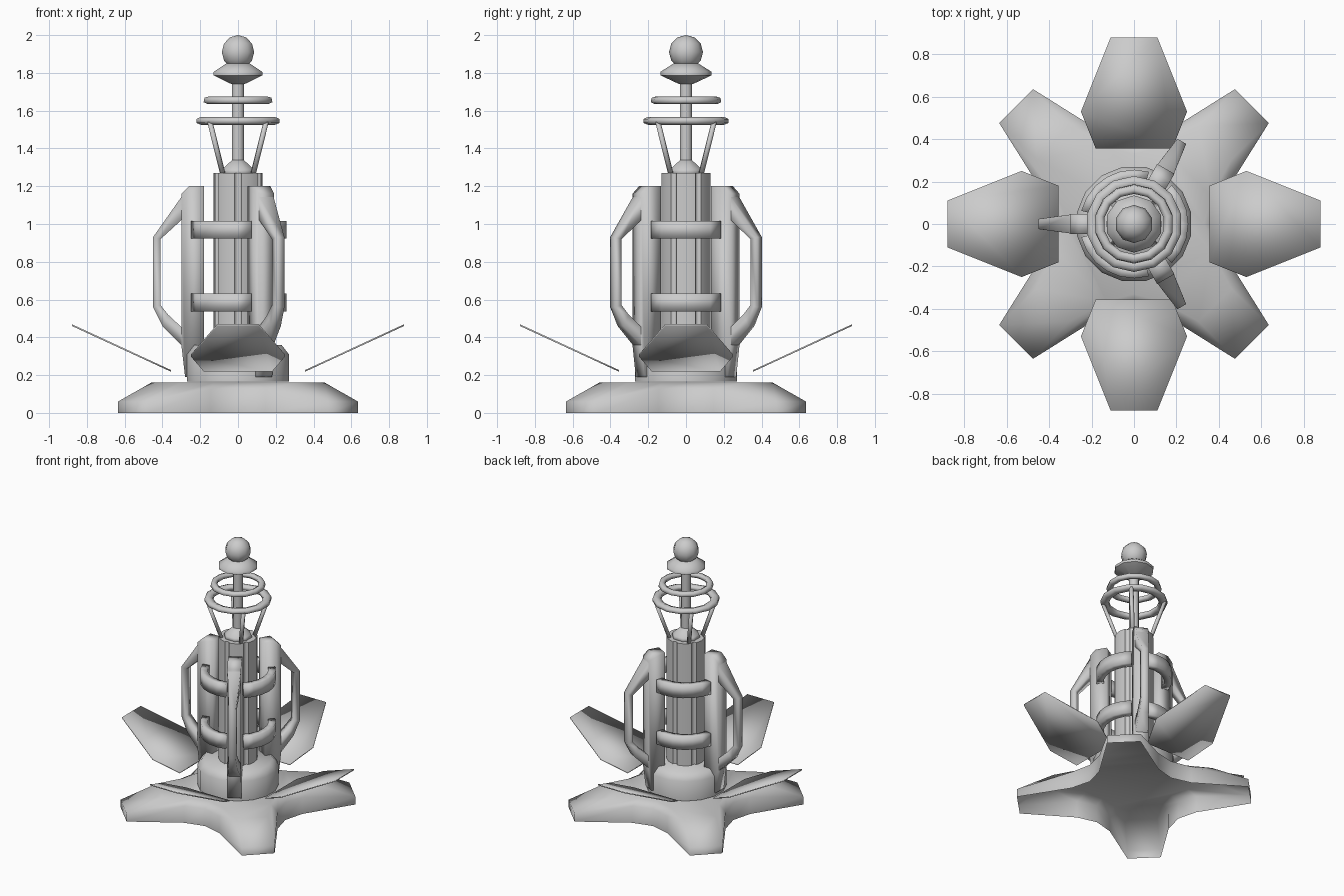
import bpy, bmesh, math
from math import sin, cos, pi, radians
from mathutils import Matrix

cube = bpy.data.objects.get("Cube")
if cube:
    bpy.data.objects.remove(cube, do_unlink=True)

grey = bpy.data.materials.new("plain grey")
grey.use_nodes = True
grey.diffuse_color = (0.6, 0.6, 0.6, 1)
grey.node_tree.nodes["Principled BSDF"].inputs["Base Color"].default_value = (0.6, 0.6, 0.6, 1)


def finish(name, bm, angle=180, turn=0):
    """Turn a bmesh into a shaded object, rotated about z."""
    bmesh.ops.remove_doubles(bm, verts=bm.verts, dist=0.0005)
    bmesh.ops.recalc_face_normals(bm, faces=bm.faces)
    bmesh.ops.rotate(bm, verts=bm.verts, cent=(0, 0, 0), matrix=Matrix.Rotation(turn, 3, 'Z'))
    mesh = bpy.data.meshes.new(name)
    bm.to_mesh(mesh)
    bm.free()
    mesh.materials.append(grey)
    ob = bpy.data.objects.new(name, mesh)
    bpy.context.collection.objects.link(ob)
    bpy.ops.object.select_all(action='DESELECT')
    ob.select_set(True)
    bpy.context.view_layer.objects.active = ob
    bpy.ops.object.shade_smooth_by_angle(angle=radians(angle))
    return ob


def loft(bm, rings, caps=True, loop=False):
    """Skin a list of equal-sized rings of points."""
    rows = [[bm.verts.new(p) for p in ring] for ring in rings]
    n = len(rows[0])
    pairs = list(zip(rows, rows[1:])) + ([(rows[-1], rows[0])] if loop else [])
    for a, b in pairs:
        for i in range(n):
            j = (i + 1) % n
            bm.faces.new((a[i], a[j], b[j], b[i]))
    if caps and not loop:
        bm.faces.new(rows[0][::-1])
        bm.faces.new(rows[-1])
    return rows


def circle(r, z, n, cx=0):
    return [(cx + r * cos(2 * pi * (i + .5) / n), r * sin(2 * pi * (i + .5) / n), z) for i in range(n)]


def lathe(name, profile, n, loop=False, angle=180):
    bm = bmesh.new()
    loft(bm, [circle(r, z, n) for r, z in profile], loop=loop)
    return finish(name, bm, angle)


# Four-armed foot with arms widening to the middle, an open shell underneath
def star(tip, root, valley):
    """Outline of four diagonal arms; each argument is (along, across, z)."""
    pts = []
    for k in range(4):
        a = radians(45 + 90 * k)
        arm = [(root, -1), (tip, -1), (tip, 1), (root, 1)]
        for (s, w, z), side in arm:
            pts.append((s * cos(a) - side * w * sin(a), s * sin(a) + side * w * cos(a), z))
        v = radians(90 + 90 * k)
        pts.append((valley[0] * cos(v), valley[0] * sin(v), valley[1]))
    return pts


bm = bmesh.new()
rows = loft(bm, [
    star((.785, .113, 0), (.405, .2, 0), (.39, 0)),
    star((.785, .113, .06), (.405, .2, .125), (.39, .13)),
    star((.54, .11, .16), (.35, .165, .16), (.33, .16))], caps=False)
bm.faces.new(rows[-1])
finish("foot", bm)

# Four thin sloping petals
for k in range(4):
    bm = bmesh.new()
    half = [(.355, .18), (.53, .25), (.88, .11)]
    outline = [(r, w) for r, w in half] + [(r, -w) for r, w in reversed(half)]
    height = lambda r: .218 + (r - .355) * .462
    loft(bm, [[(r, w, height(r) + t) for r, w in outline] for t in (0, .009)])
    finish(f"petal_{k + 1}", bm, turn=k * pi / 2)

# Hub and broad-fluted core
lathe("hub", [(.275, .165), (.275, .31), (.235, .36)], 16, angle=60)
bm = bmesh.new()
flutes = []
for k in range(6):
    for offset, r in ((-22, .131), (0, .131), (22, .131), (26, .116), (34, .116)):
        a = radians(60 * k + offset)
        flutes.append((r * cos(a), r * sin(a)))
loft(bm, [[(x, y, z) for x, y in flutes] for z in (.34, 1.27)])
finish("core", bm, 60)
lathe("core_cap", [(.1, 1.265), (.09, 1.29), (.032, 1.34)], 8)

# Three square pillars standing on legs, each with an outer handle
pillar_side = [(.18, .19), (.28, .19), (.30, .36), (.30, 1.16), (.26, 1.2), (.18, 1.2)]
outer = [(.295, 1.15), (.45, .93), (.45, .56), (.40, .46), (.295, .355)]
inner = [(.295, 1.025), (.41, .92), (.41, .57), (.37, .52), (.295, .45)]


def fin_width(r):
    return .045 - max(0, r - .3) * .14


for k, turn in enumerate((pi, pi / 3, -pi / 3)):
    bm = bmesh.new()
    loft(bm, [[(r, y, z) for r, z in pillar_side] for y in (-.047, .047)])
    finish(f"pillar_{k + 1}", bm, turn=turn)
    bm = bmesh.new()
    rings = []
    for (ro, zo), (ri, zi) in zip(outer, inner):
        a, b = fin_width(ro), fin_width(ri)
        rings.append([(ro, -a, zo), (ro, a, zo), (ri, b, zi), (ri, -b, zi)])
    loft(bm, rings, caps=False)
    finish(f"handle_{k + 1}", bm, turn=turn)

# Curved clamps bridging neighbouring pillars at two heights
section = [(.205, -.047), (.256, -.047), (.256, .047), (.205, .047)]
for level, z in (("lower", .585), ("upper", .97)):
    for k in range(3):
        bm = bmesh.new()
        rings = []
        for i in range(7):
            a = radians(-46 + 92 * i / 6)
            rings.append([(r * cos(a), r * sin(a), z + h) for r, h in section])
        loft(bm, rings)
        finish(f"{level}_clamp_{k + 1}", bm, turn=k * 2 * pi / 3)

# Mast with two open rings
lathe("mast", [(.034, 1.3), (.034, 1.77)], 8, angle=60)
lathe("lower_ring", [(.2, 1.525), (.226, 1.535), (.226, 1.556), (.2, 1.567), (.172, 1.558), (.172, 1.532)],
      14, loop=True)
lathe("upper_ring", [(.168, 1.636), (.187, 1.645), (.182, 1.668), (.16, 1.675), (.142, 1.665), (.147, 1.642)],
      14, loop=True)

# Four slanted struts under the lower ring
for k in range(4):
    bm = bmesh.new()
    loft(bm, [circle(.015, z, 6, r) for r, z in ((.112, 1.26), (.21, 1.54))])
    finish(f"strut_{k + 1}", bm, turn=pi / 4 + k * pi / 2)

# Flange and ball finial
lathe("flange", [(.035, 1.74), (.135, 1.787), (.135, 1.806), (.065, 1.85)], 10, angle=60)
bm = bmesh.new()
bmesh.ops.create_uvsphere(bm, u_segments=10, v_segments=6, radius=.09,
                          matrix=Matrix.Translation((0, 0, 1.91)))
finish("finial_ball", bm)
